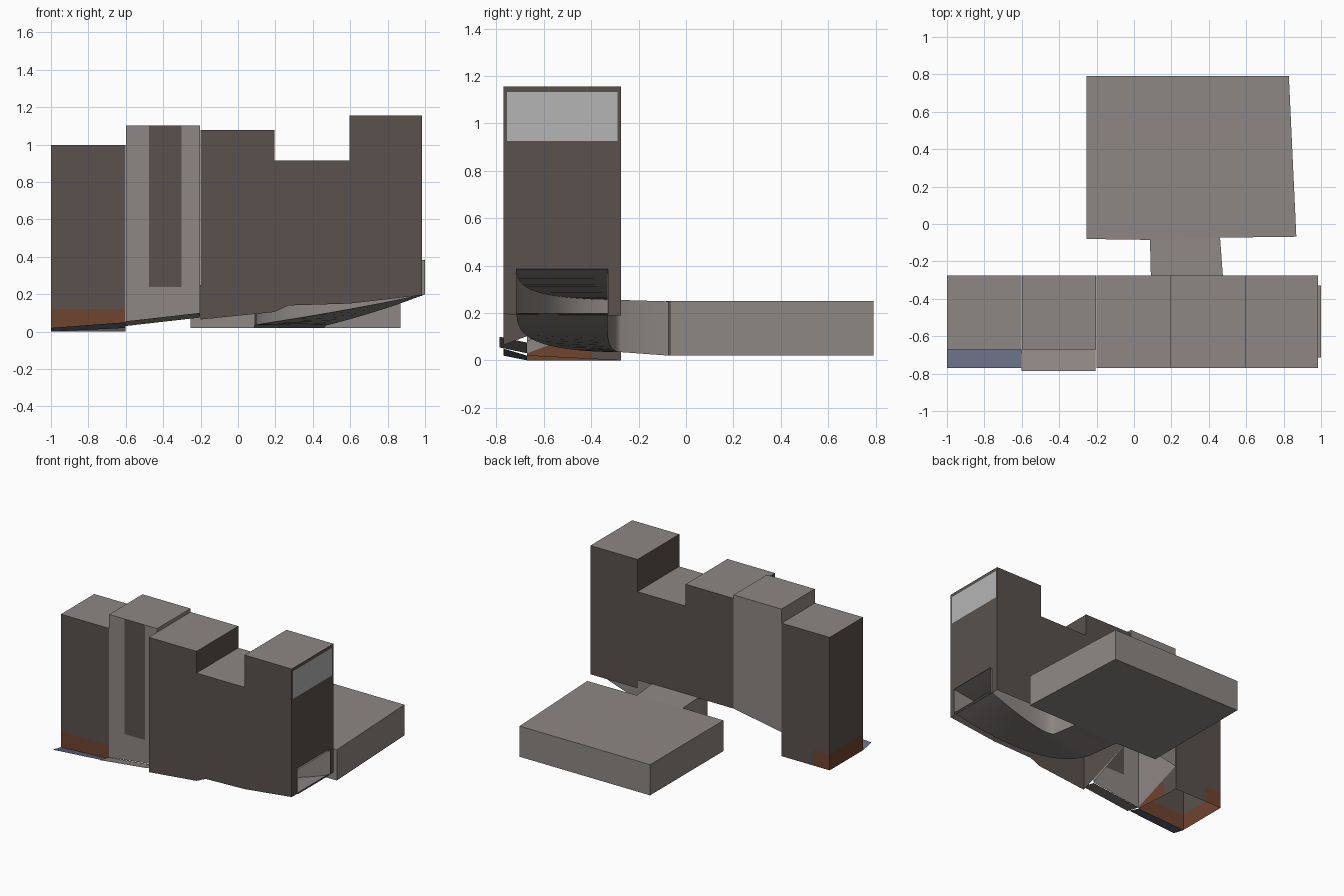
import bpy, bmesh
from mathutils import Vector

if "Cube" in bpy.data.objects:
    bpy.data.objects.remove(bpy.data.objects["Cube"])

BACK = -0.275


def material(name, rgb):
    m = bpy.data.materials.new(name)
    m.diffuse_color = (*rgb, 1)
    m.use_nodes = True
    m.node_tree.nodes["Principled BSDF"].inputs["Base Color"].default_value = m.diffuse_color
    return m


GREY = material("warm grey", (0.27, 0.245, 0.23))
BROWN = material("dark brown", (0.1, 0.083, 0.074))
ORANGE = material("rust orange", (0.16, 0.057, 0.028))
PALE = material("pale grey", (0.46, 0.46, 0.46))
BLUE = material("blue grey", (0.13, 0.145, 0.21))


def finish(bm, name, mats, rule=None, smooth=False):
    """Turn a bmesh into an object, colouring its faces by a rule."""
    bmesh.ops.remove_doubles(bm, verts=bm.verts, dist=0.0005)
    bmesh.ops.recalc_face_normals(bm, faces=bm.faces)
    for f in bm.faces:
        f.smooth = smooth
        if rule:
            f.material_index = rule(f.calc_center_median(), f.normal)
    me = bpy.data.meshes.new(name)
    bm.to_mesh(me)
    bm.free()
    for m in mats:
        me.materials.append(m)
    ob = bpy.data.objects.new(name, me)
    bpy.context.collection.objects.link(ob)
    return ob


def face(bm, pts):
    return bm.faces.new([bm.verts.new(p) for p in pts])


def shell(front, bays, bottoms):
    """Open-bottomed stepped block. bays: (x0, x1, top); bottoms: (x, front z, back z)."""
    bm = bmesh.new()

    def low(x, k):
        for a, b in zip(bottoms, bottoms[1:]):
            if a[0] <= x <= b[0]:
                return a[k] + (b[k] - a[k]) * (x - a[0]) / (b[0] - a[0])

    for x0, x1, top in bays:
        xs = [x0] + [b[0] for b in bottoms if x0 < b[0] < x1] + [x1]
        for y, k in ((front, 1), (BACK, 2)):
            face(bm, [(x, y, low(x, k)) for x in xs] + [(x1, y, top), (x0, y, top)])
        face(bm, [(x0, front, top), (x1, front, top), (x1, BACK, top), (x0, BACK, top)])
    # risers between neighbouring roofs
    for a, b in zip(bays, bays[1:]):
        face(bm, [(a[1], front, a[2]), (a[1], BACK, a[2]), (a[1], BACK, b[2]), (a[1], front, b[2])])
    # end walls
    for x, top in ((bays[0][0], bays[0][2]), (bays[-1][1], bays[-1][2])):
        face(bm, [(x, front, low(x, 1)), (x, BACK, low(x, 2)), (x, BACK, top), (x, front, top)])
    return bm


def cut(bm, axis, *values):
    for v in values:
        co, no = Vector((0, 0, 0)), Vector((0, 0, 0))
        co[axis], no[axis] = v, 1
        bmesh.ops.bisect_plane(bm, geom=bm.verts[:] + bm.edges[:] + bm.faces[:],
                               plane_co=co, plane_no=no)


# Left block with a rust plinth
def plinth_rule(c, n):
    if abs(n.z) > 0.9:
        return 1
    if c.z > 0.12:
        return 0
    if c.y > BACK - 0.01:
        return 2 if c.x < -0.87 else 0
    if c.x > -0.605:
        return 2 if c.y < -0.4 else 0
    return 2


bm = shell(-0.67, [(-1, -0.602, 0.998)], [(-1, 0.0, 0.0), (-0.602, 0.02, 0.0)])
cut(bm, 2, 0.12)
cut(bm, 0, -0.87)
cut(bm, 1, -0.4)
finish(bm, "left_block", [BROWN, GREY, ORANGE], plinth_rule)

# Grey stair block with a tall dark window strip
bm = shell(-0.67, [(-0.6, -0.202, 1.103)], [(-0.6, 0.03, 0.18), (-0.202, 0.08, 0.25)])
cut(bm, 0, -0.475, -0.302)
cut(bm, 2, 0.24)
finish(bm, "stair_block", [GREY, BROWN],
       lambda c, n: int(c.y < -0.665 and -0.475 < c.x < -0.302 and c.z > 0.24))

# Stepped main block with end window and portal opening
bm = shell(-0.77, [(-0.2, 0.195, 1.077), (0.195, 0.595, 0.914), (0.595, 0.985, 1.156)],
           [(-0.2, 0.065, 0.25), (0.195, 0.105, 0.25), (0.27, 0.14, 0.25),
            (0.594, 0.15, 0.25), (0.595, 0.15, 0.19), (0.985, 0.195, 0.19)])
end = [f for f in bm.faces if all(v.co.x > 0.98 for v in f.verts)]
bmesh.ops.split(bm, geom=end)
cut(bm, 2, 0.2, 0.385, 0.925, 1.132)
cut(bm, 1, -0.755, -0.715, -0.33, -0.29)
hole = [f for f in bm.faces if f.calc_center_median().x > 0.984
        and -0.715 < f.calc_center_median().y < -0.33 and 0.2 < f.calc_center_median().z < 0.385]
bmesh.ops.delete(bm, geom=hole, context='FACES')


def main_rule(c, n):
    if abs(n.z) > 0.9:
        return 1
    if c.x > 0.984 and -0.755 < c.y < -0.29 and 0.925 < c.z < 1.132:
        return 2
    return 0


finish(bm, "main_block", [BROWN, GREY, PALE], main_rule)

# Tilted pavement strips along the two set-back blocks
for name, mat, x0, x1, y, zs in (
        ("blue_pavement", BLUE, -1, -0.602, -0.77, (0.02, 0.05, 0.02, 0.0)),
        ("grey_pavement", GREY, -0.602, -0.205, -0.787, (0.055, 0.1, 0.075, 0.03))):
    bm = bmesh.new()
    corners = [(x0, y), (x1, y), (x1, -0.67), (x0, -0.67)]
    face(bm, [(*c, z) for c, z in zip(corners, zs)])
    ob = finish(bm, name, [mat])
    if ob.data.polygons[0].normal.z < 0:
        ob.data.flip_normals()


# Curved tunnel ramp from the end portal to the platform
def bezier(p, t):
    w = ((1 - t) ** 3, 3 * t * (1 - t) ** 2, 3 * t * t * (1 - t), t ** 3)
    return tuple(sum(a * q[i] for a, q in zip(w, p)) for i in (0, 1))


outer = [(1, -0.715), (0.55, -0.715), (0.1, -0.65), (0.09, -0.275)]
inner = [(1, -0.33), (0.75, -0.33), (0.5, -0.34), (0.475, -0.275)]
rings = []
for i in range(17):
    t = i / 16
    s = (1 - t) ** 1.8
    rings.append((bezier(outer, t), bezier(inner, t), 0.035 + 0.165 * s, 0.255 + 0.13 * s))
rings.append(((0.085, -0.07), (0.46, -0.07), 0.02, 0.249))
bm = bmesh.new()
loops = [[(*o, lo), (*n, lo), (*n, hi), (*o, hi)] for o, n, lo, hi in rings]
for a, b in zip(loops, loops[1:]):
    for k in range(4):
        j = (k + 1) % 4
        face(bm, [a[k], a[j], b[j], b[k]])
ramp = finish(bm, "tunnel_ramp", [GREY], smooth=True)
bpy.context.view_layer.objects.active = ramp
ramp.select_set(True)
bpy.ops.object.shade_smooth_by_angle()

# Rear platform
bm = bmesh.new()
plan = [(-0.255, -0.08), (0.085, -0.085), (0.46, -0.073), (0.868, -0.068), (0.828, 0.79), (-0.255, 0.79)]
base = face(bm, [(x, y, 0.02) for x, y in plan])
ext = bmesh.ops.extrude_face_region(bm, geom=[base], use_keep_orig=True)
for v in ext["geom"]:
    if isinstance(v, bmesh.types.BMVert):
        v.co.z = 0.25
finish(bm, "rear_platform", [GREY])
